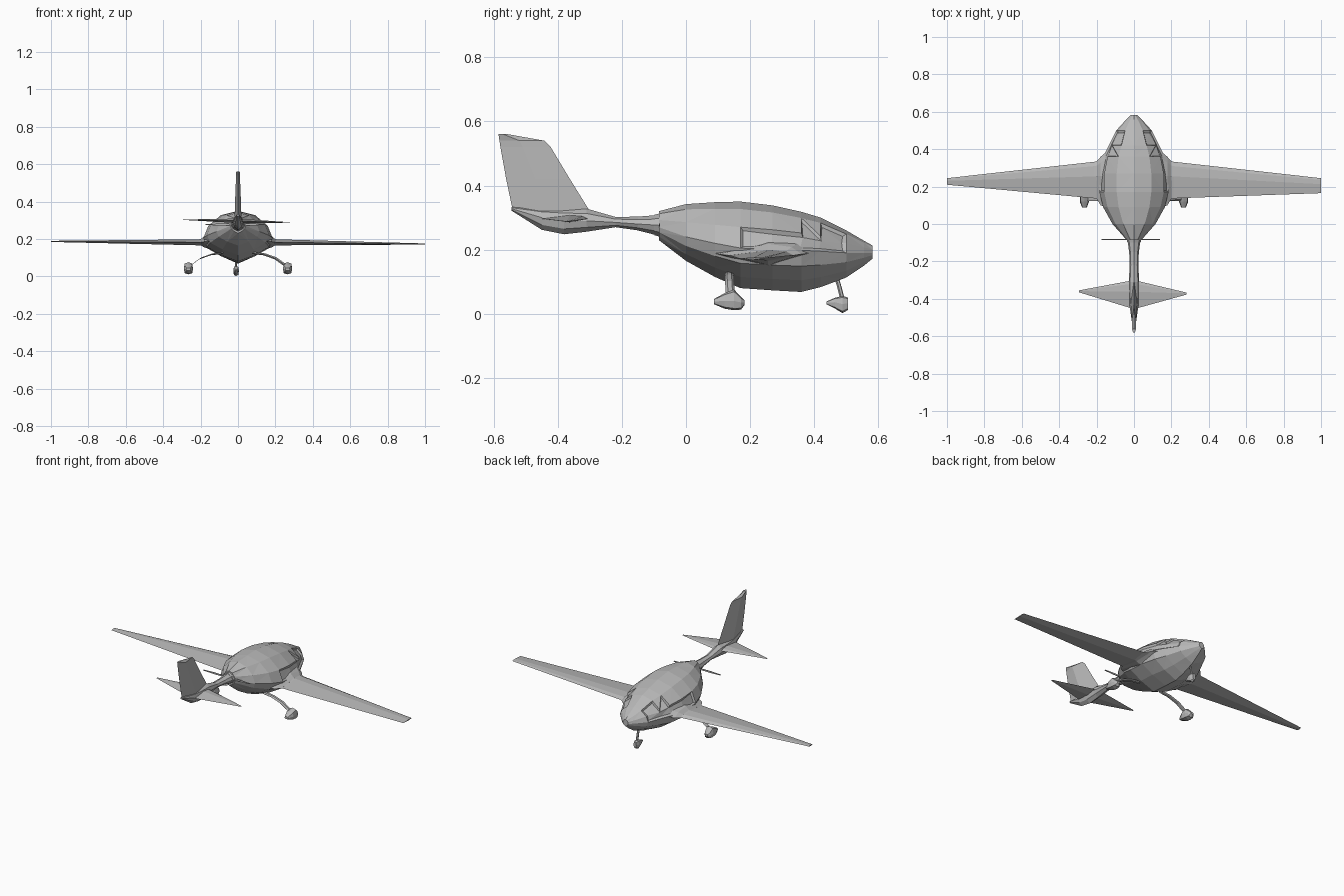
import bpy, bmesh
from mathutils import Vector

old = bpy.data.objects.get("Cube")
if old:
    bpy.data.objects.remove(old, do_unlink=True)

grey = bpy.data.materials.new("plain_grey")
grey.use_nodes = True
colour = (0.48, 0.48, 0.48, 1)
grey.diffuse_color = colour
grey.node_tree.nodes["Principled BSDF"].inputs["Base Color"].default_value = colour


def finish(name, bm):
    bmesh.ops.recalc_face_normals(bm, faces=bm.faces)
    mesh = bpy.data.meshes.new(name)
    bm.to_mesh(mesh)
    bm.free()
    mesh.materials.append(grey)
    obj = bpy.data.objects.new(name, mesh)
    bpy.context.collection.objects.link(obj)
    return obj


def skin(rings):
    """Join equal rings of points into a closed, capped surface."""
    bm = bmesh.new()
    loops = [[bm.verts.new(p) for p in ring] for ring in rings]
    n = len(loops[0])
    for a, b in zip(loops, loops[1:]):
        for i in range(n):
            j = (i + 1) % n
            bm.faces.new((a[i], a[j], b[j], b[i]))
    bm.faces.new(loops[0])
    bm.faces.new(loops[-1])
    bmesh.ops.recalc_face_normals(bm, faces=bm.faces)
    return bm


def body_rings(stations, section):
    """Stations are y, half width, bottom, widest height, top."""
    full = section + [(-u, v) for u, v in section[-2:0:-1]]
    return [[(w * u, y, mid + v * ((top - mid) if v > 0 else (mid - low)))
             for u, v in full] for y, w, low, mid, top in stations]


def tube(name, path, rx, ry, sides=6):
    """Strut made by sweeping a low-poly oval along a path."""
    rings = []
    for p in path:
        ring = bmesh.new()
        made = bmesh.ops.create_circle(ring, segments=sides, radius=1)
        rings.append([Vector(p) + Vector((v.co.x * rx, v.co.y * ry, v.co.x * rx))
                      for v in made["verts"]])
        ring.free()
    return finish(name, skin(rings))


# Cabin pod with a shallow keel
cabin_section = [(0, 1), (.5, .84), (.86, .45), (1, 0), (.9, -.38), (.5, -.72), (0, -1)]
cabin = [(-.085, .04, .23, .27, .32), (0, .115, .165, .24, .342),
         (.09, .165, .115, .22, .348), (.17, .185, .08, .205, .35),
         (.27, .185, .073, .2, .338), (.36, .165, .068, .198, .318),
         (.42, .135, .083, .195, .3), (.5, .095, .113, .19, .26),
         (.555, .045, .15, .19, .228), (.582, .018, .172, .19, .213)]
bm = skin(body_rings(cabin, cabin_section))
bmesh.ops.triangulate(bm, faces=[f for f in bm.faces if len(f.verts) == 4])
# Sunken side windows
windows = [f for f in bm.faces if .2 < f.calc_center_median().y < .5
           and .2 < f.calc_center_median().z < .27 and f.normal.z < .75]
bmesh.ops.inset_region(bm, faces=windows, thickness=.012, depth=-.008)
finish("cabin_pod", bm)

# Tail boom
boom_section = [(0, 1), (.75, .6), (1, 0), (.75, -.6), (0, -1)]
boom = [(-.08, .034, .24, .275, .31), (-.1, .033, .247, .277, .307),
        (-.15, .026, .26, .28, .303), (-.22, .023, .27, .285, .302),
        (-.31, .028, .256, .29, .328), (-.38, .028, .248, .29, .33),
        (-.45, .022, .262, .3, .33), (-.545, .008, .322, .328, .333)]
finish("tail_boom", skin(body_rings(boom, boom_section)))

# Collar behind the cabin
collar = [(-.098, .036, .245, .277, .309), (-.085, .038, .241, .276, .312)]
finish("propeller_collar", skin(body_rings(collar, boom_section)))

# Upright tail fin: trailing edge, thick middle, leading edge
fin = [(.32, -.54, -.43, -.3, .018), (.42, -.561, -.47, -.362, .015),
       (.52, -.579, -.51, -.422, .011), (.54, -.582, -.52, -.442, .012),
       (.56, -.585, -.57, -.555, .009)]
finish("tail_fin", skin([[(0, back, z), (t, mid, z), (0, front, z), (-t, mid, z)]
                         for z, back, mid, front, t in fin]))


def wing_ring(x, rear, lead, z, thick):
    chord = lead - rear
    return [(x, rear, z), (x, rear + chord * .6, z + thick), (x, rear + chord * .88, z + thick * .7),
            (x, lead, z), (x, rear + chord * .6, z - thick)]


# Wings: the two tips differ slightly in chord and height
for side, name, tip_rear, tip_z in ((1, "left_wing", .165, .173), (-1, "right_wing", .21, .187)):
    finish(name, skin([wing_ring(side * .1, .13, .35, .18, .022),
                       wing_ring(side * .17, .13, .345, .181, .021),
                       wing_ring(side * .21, .137, .333, .182, .016),
                       wing_ring(side, tip_rear, .245, tip_z, .003)]))

# Wing root fairings blending into the cabin
for side, name in ((1, "left_root_fairing"), (-1, "right_root_fairing")):
    finish(name, skin([wing_ring(side * .13, .08, .4, .19, .05),
                       wing_ring(side * .178, .1, .36, .186, .032),
                       wing_ring(side * .2, .135, .335, .182, .016)]))

# Pointed tailplanes
for side, name, tip, tip_y, tip_z in ((1, "left_tailplane", .282, -.372, .288),
                                      (-1, "right_tailplane", -.295, -.36, .303)):
    finish(name, skin([wing_ring(0, -.455, -.3, .297, .012),
                       wing_ring(tip, tip_y - .005, tip_y + .005, tip_z, .001)]))

# Two-blade propeller
for side, name in ((1, "left_blade"), (-1, "right_blade")):
    reach = .14 if side > 0 else .175
    finish(name, skin([[(side * x, -.083 + dy, .277 + dz * h) for dy, dz in
                        ((-.002, -1), (.002, -1), (.002, 1), (-.002, 1))]
                       for x, h in ((.02, .004), (reach * .6, .005), (reach, .002))]))

# Wheel fairings: low-poly teardrops
pod_section = [(0, 1), (.8, .8), (1, 0), (.8, -.8), (0, -1)]


def wheel_pod(name, x, stations):
    obj = finish(name, skin(body_rings(stations, pod_section)))
    obj.location.x = x


main_pod = [(.087, .012, .03, .038, .046), (.12, .025, .016, .04, .064),
            (.15, .025, .011, .04, .076), (.172, .02, .013, .035, .052),
            (.183, .01, .028, .036, .042)]
nose_pod = [(.438, .006, .03, .034, .038), (.465, .014, .016, .036, .05),
            (.488, .015, .002, .03, .056), (.506, .009, .012, .033, .05)]
wheel_pod("nose_wheel", -.01, nose_pod)
tube("nose_strut", [(-.008, .465, .13), (-.01, .478, .085), (-.01, .488, .045)], .006, .007)

# Main gear
for side, name in ((1, "left"), (-1, "right")):
    wheel_pod(name + "_main_wheel", side * .265, main_pod)
    tube(name + "_main_strut", [(side * .08, .135, .125), (side * .14, .135, .118),
                                (side * .2, .136, .097), (side * .245, .138, .065),
                                (side * .262, .14, .045)], .006, .014)
